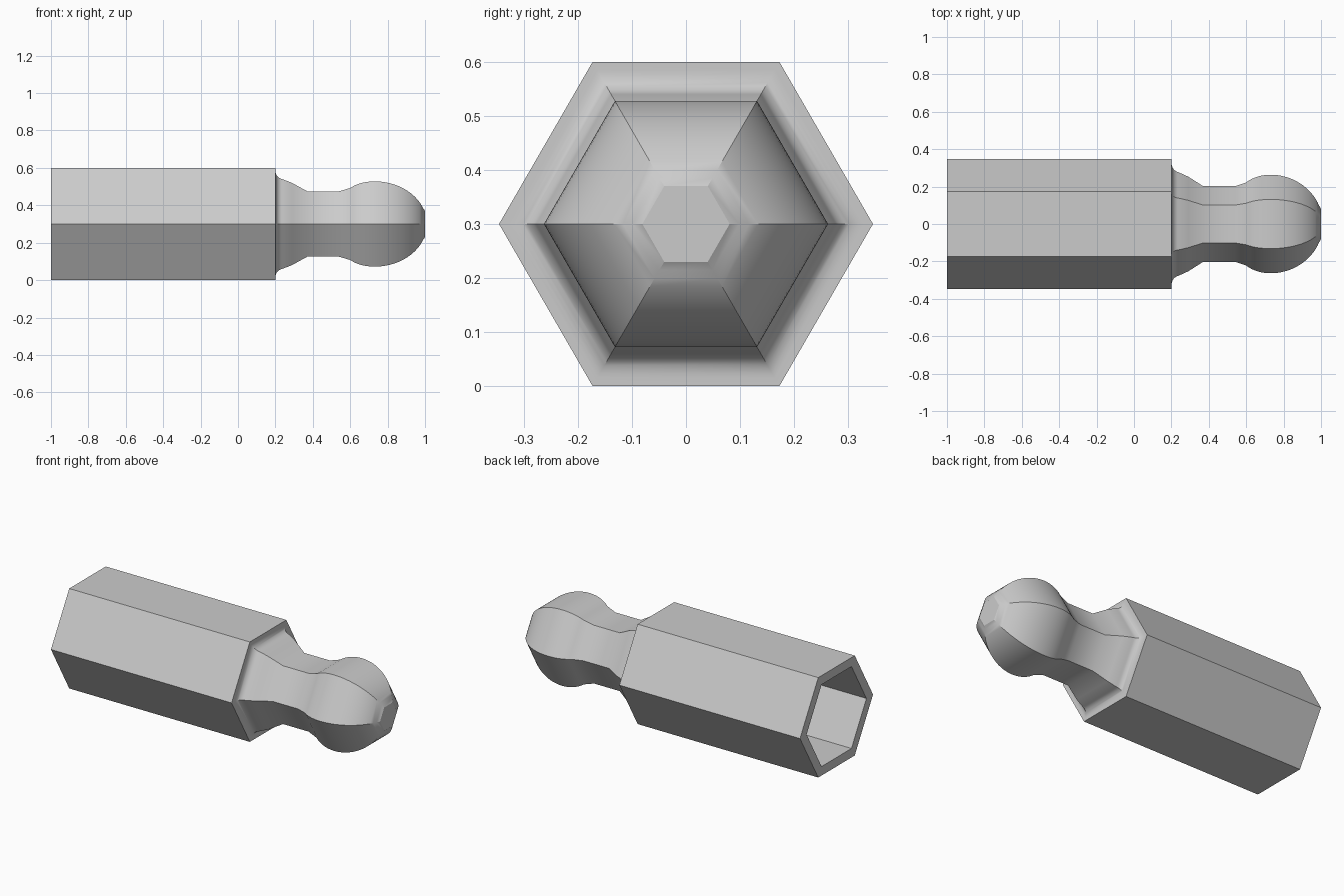
import bpy
import bmesh
from math import cos, sin, tau, radians

cube = bpy.data.objects.get("Cube")
if cube:
    bpy.data.objects.remove(cube, do_unlink=True)

metal = bpy.data.materials.new("grey metal")
metal.use_nodes = True
metal.diffuse_color = (0.6, 0.6, 0.6, 1)
metal.node_tree.nodes["Principled BSDF"].inputs["Base Color"].default_value = (0.6, 0.6, 0.6, 1)

AXIS_Z = 0.3
SIDES = 6


def hex_ring(bm, x, apothem):
    """Hexagon across the x axis with corners pointing to the front and back."""
    radius = apothem / cos(tau / SIDES / 2)
    return [bm.verts.new((x, radius * cos(tau * i / SIDES), AXIS_Z + radius * sin(tau * i / SIDES)))
            for i in range(SIDES)]


def arc(cx, cr, rx, rr, start, end, steps):
    """Elliptical arc of (x, apothem) points."""
    angles = [radians(start + (end - start) * i / steps) for i in range(steps + 1)]
    return [(cx + rx * cos(a), cr + rr * sin(a)) for a in angles]


# Profile from the socket floor, out over the sleeve, to the ball tip
socket = [(0.14, 0.246), (-1, 0.246)]
sleeve = [(-1, 0.3), (0.2, 0.3)]
fillet = arc(0.245, 0.285, 0.045, 0.046, 180, 262, 8)
neck = [(0.29, 0.219), (0.37, 0.175), (0.54, 0.175)]
ball_rear = arc(0.73, 0.128, 0.17, 0.1, 140, 90, 7)
ball_front = arc(0.73, 0.0, 0.28, 0.228, 90, 22, 16)[1:]
tip = [(1.0, 0.07)]
profile = socket + sleeve + fillet + neck + ball_rear + ball_front + tip

# Hexagonal socket with a ball end
bm = bmesh.new()
rings = [hex_ring(bm, x, r) for x, r in profile]
for a, b in zip(rings, rings[1:]):
    for i in range(SIDES):
        j = (i + 1) % SIDES
        bm.faces.new((a[i], a[j], b[j], b[i]))
bm.faces.new(rings[0])
bm.faces.new(rings[-1])
bmesh.ops.recalc_face_normals(bm, faces=bm.faces)
mesh = bpy.data.meshes.new("hex_socket_ball_end")
bm.to_mesh(mesh)
bm.free()
mesh.materials.append(metal)

body = bpy.data.objects.new("hex_socket_ball_end", mesh)
bpy.context.collection.objects.link(body)
bpy.ops.object.select_all(action='DESELECT')
body.select_set(True)
bpy.context.view_layer.objects.active = body
bpy.ops.object.shade_smooth_by_angle(angle=radians(30))
